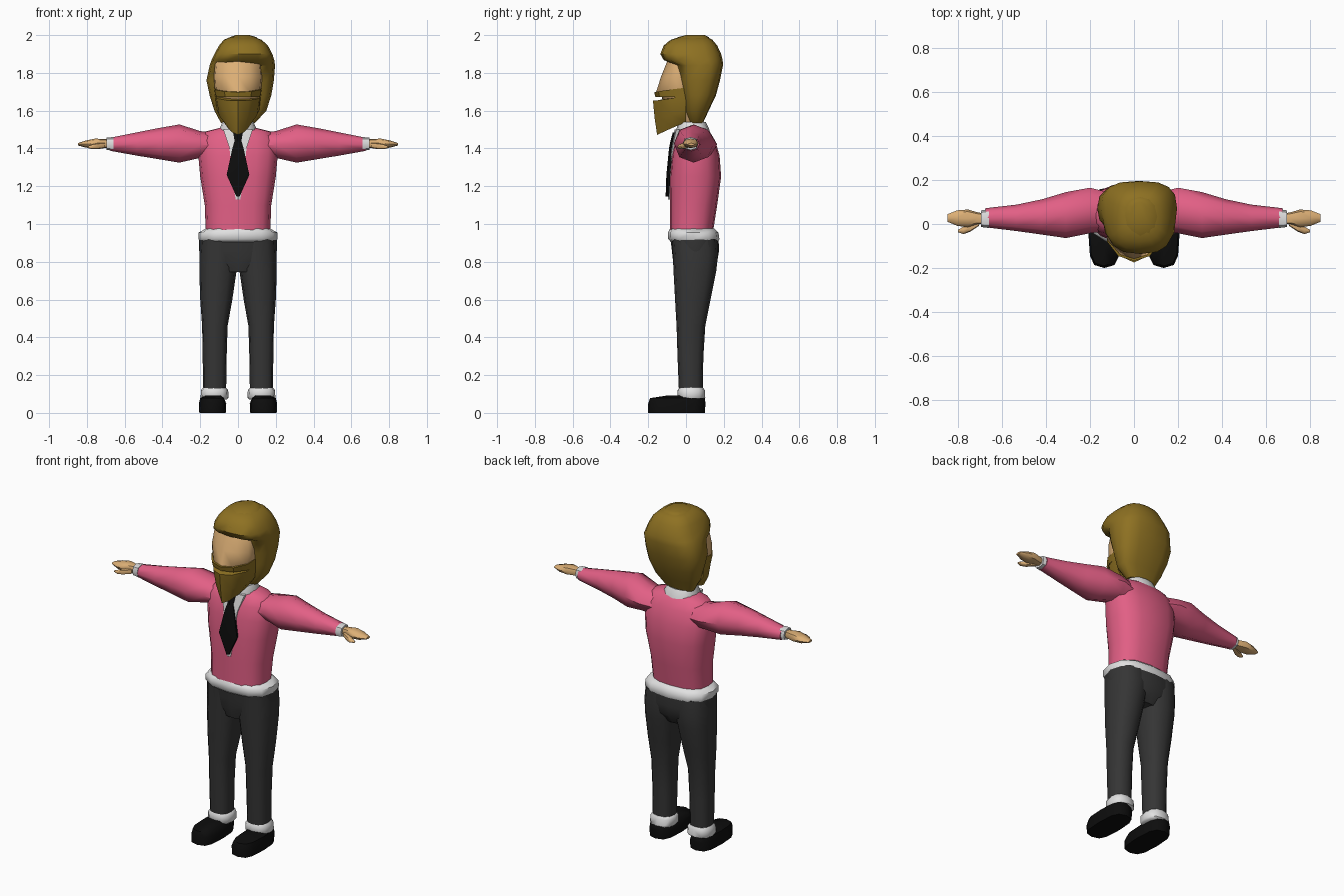
import bpy, bmesh, math

def material(name, r, g, b):
    m = bpy.data.materials.new(name)
    m.diffuse_color = (r, g, b, 1)
    return m

PINK = material("pink sweater", 0.76, 0.115, 0.235)
GOLD = material("golden hair", 0.27, 0.165, 0.016)
GREY = material("dark grey cloth", 0.036, 0.036, 0.036)
BLACK = material("black", 0.004, 0.004, 0.004)
WHITE = material("white cloth", 0.75, 0.75, 0.75)
SKIN = material("skin", 0.72, 0.43, 0.18)

def skin_rings(name, rings, mat, angle=50):
    """Join rings of 3D points into a closed, capped surface."""
    bm = bmesh.new()
    rows = [[bm.verts.new(p) for p in ring] for ring in rings]
    n = len(rows[0])
    for a, b in zip(rows, rows[1:]):
        for i in range(n):
            j = (i + 1) % n
            bm.faces.new((a[i], a[j], b[j], b[i]))
    bm.faces.new(rows[0])
    bm.faces.new(rows[-1])
    bmesh.ops.recalc_face_normals(bm, faces=bm.faces[:])
    me = bpy.data.meshes.new(name)
    bm.to_mesh(me)
    bm.free()
    me.materials.append(mat)
    ob = bpy.data.objects.new(name, me)
    bpy.context.collection.objects.link(ob)
    bpy.ops.object.select_all(action='DESELECT')
    bpy.context.view_layer.objects.active = ob
    ob.select_set(True)
    bpy.ops.object.shade_smooth_by_angle(angle=math.radians(angle))
    return ob

def loft(name, rings, mat, axis='z', n=12, power=0.8, pair=False, angle=50):
    """Rings are (t, a0, a1, b0, b1): bounds of a rounded section at t on the axis."""
    for side in ((1, -1) if pair else (1,)):
        pts = []
        for t, a0, a1, b0, b1 in rings:
            row = []
            for k in range(n):
                c, s = math.cos(2 * math.pi * k / n), math.sin(2 * math.pi * k / n)
                c = math.copysign(abs(c) ** power, c) if abs(c) > 1e-6 else 0
                s = math.copysign(abs(s) ** power, s) if abs(s) > 1e-6 else 0
                a = (a0 + a1) / 2 + c * (a1 - a0) / 2
                b = (b0 + b1) / 2 + s * (b1 - b0) / 2
                x, y, z = (a, b, t) if axis == 'z' else (t, a, b)
                row.append((side * x, y, z))
            pts.append(row)
        label = name if not pair else ("left_" if side > 0 else "right_") + name
        skin_rings(label, pts, mat, angle)

def mirror_loft(name, halves, mat, angle=35):
    """Each half ring runs from the back of one side to the centre front (x = 0)."""
    skin_rings(name, [h + [(-x, y, z) for x, y, z in reversed(h[:-1])] for h in halves], mat, angle)

def plate(name, outline, mat, thick):
    """Symmetric front plate; outline rows are (z, half width, front y)."""
    skin_rings(name, [[(w, y + 0.008, z), (0, y, z), (-w, y + 0.008, z),
                       (-w, y + 0.008 + thick, z), (w, y + 0.008 + thick, z)]
                      for z, w, y in outline], mat, 30)

# Shoes, trouser turn-ups and legs
loft("shoe", [(0, .065, .205, -.2, .1), (.05, .062, .207, -.2, .103),
              (.078, .075, .2, -.19, .1), (.092, .09, .17, -.1, .08)], BLACK, power=.65, pair=True)
loft("turn_up", [(.07, .06, .19, -.035, .09), (.08, .05, .198, -.045, .102),
                 (.12, .052, .196, -.045, .1), (.135, .065, .185, -.035, .09)], WHITE, pair=True)
loft("leg", [(.1, .063, .185, -.037, .088), (.3, .06, .187, -.045, .092),
             (.46, .055, .19, -.05, .102), (.6, .03, .2, -.058, .13),
             (.75, .008, .205, -.066, .16), (.84, -.01, .205, -.07, .17),
             (.92, -.01, .2, -.075, .165)], GREY, power=.8, pair=True)
loft("hips", [(.745, -.11, .11, -.055, .13), (.8, -.19, .19, -.068, .165),
              (.86, -.206, .206, -.075, .175), (.93, -.208, .208, -.083, .172)], GREY, power=.75)

# Shirt hem at the waist
loft("shirt_hem", [(.905, -.2, .2, -.08, .17), (.92, -.21, .21, -.094, .177),
                   (.955, -.208, .208, -.096, .172), (.975, -.172, .172, -.085, .15)], WHITE, power=.75)

# Sweater body and sleeves
loft("sweater", [(.94, -.17, .17, -.086, .14), (1.1, -.176, .176, -.086, .165),
                 (1.25, -.2, .2, -.086, .186), (1.36, -.21, .21, -.076, .178),
                 (1.44, -.205, .205, -.06, .155), (1.49, -.17, .17, -.035, .125),
                 (1.515, -.07, .07, -.01, .1)], PINK, n=16, power=.78)
loft("sleeve", [(.1, -.03, .14, 1.34, 1.48), (.2, -.042, .165, 1.35, 1.492),
                (.31, -.064, .145, 1.325, 1.527), (.42, -.048, .112, 1.343, 1.508),
                (.535, -.032, .088, 1.362, 1.485), (.675, -.015, .072, 1.387, 1.457)],
     PINK, axis='x', n=8, power=.95, pair=True)

# Shirt cuffs, hands and thumbs
loft("shirt_cuff", [(.66, -.018, .068, 1.388, 1.46), (.695, -.014, .062, 1.392, 1.458)],
     WHITE, axis='x', n=8, pair=True)
loft("hand", [(.685, .0, .048, 1.403, 1.448), (.715, -.002, .054, 1.403, 1.45),
              (.755, -.015, .066, 1.402, 1.452), (.805, -.008, .062, 1.404, 1.442),
              (.848, .01, .045, 1.416, 1.428)], SKIN, axis='x', n=8, pair=True)
loft("thumb", [(.705, -.008, .02, 1.402, 1.43), (.745, -.035, .005, 1.396, 1.428),
               (.775, -.046, -.012, 1.397, 1.42), (.8, -.038, -.026, 1.403, 1.41)],
     SKIN, axis='x', n=8, pair=True)

# Neck, collar, shirt front and tie
loft("neck", [(1.46, -.055, .055, -.02, .09), (1.62, -.055, .055, -.02, .09)], SKIN, n=8)
loft("collar", [(1.465, -.1, .1, -.05, .13), (1.505, -.098, .098, -.05, .122),
                (1.54, -.082, .082, -.042, .104), (1.535, -.06, .06, -.025, .092)], WHITE, angle=60)
plate("shirt_front", [(1.13, .012, -.096), (1.2, .025, -.096), (1.3, .035, -.092),
                      (1.4, .045, -.081), (1.5, .078, -.06)], WHITE, .02)
plate("tie", [(1.145, .008, -.108), (1.26, .06, -.104), (1.4, .03, -.09),
              (1.44, .018, -.082), (1.485, .026, -.07)], BLACK, .012)

# Face
def face_ring(z, w, front, side):
    return [(w * .8, .06, z), (w, -.02, z), (w * .94, side, z),
            (w * .5, front + .018, z), (0, front, z)]

mirror_loft("face", [face_ring(1.53, .06, -.06, -.04), face_ring(1.64, .1, -.122, -.068),
                     face_ring(1.675, .112, -.128, -.07), face_ring(1.7, .122, -.158, -.08),
                     face_ring(1.78, .128, -.132, -.075), face_ring(1.86, .12, -.1, -.06),
                     face_ring(1.91, .09, -.08, -.04)], SKIN, 50)

# Moustache and pointed beard
mirror_loft("moustache", [
    [(.12, 0, 1.675), (.116, -.075, 1.672), (.068, -.14, 1.672), (0, -.162, 1.672)],
    [(.126, 0, 1.722), (.122, -.08, 1.712), (.072, -.146, 1.702), (0, -.168, 1.698)]], GOLD)
mirror_loft("beard", [
    [(.07, .0, 1.54), (.055, -.07, 1.51), (.03, -.125, 1.485), (0, -.153, 1.472)],
    [(.112, .0, 1.6), (.1, -.07, 1.575), (.05, -.138, 1.565), (0, -.166, 1.56)],
    [(.122, .0, 1.69), (.114, -.075, 1.665), (.06, -.148, 1.655), (0, -.175, 1.655)]], GOLD)

# Long hair, lopsided to one side, with the fringe overhanging the face
loft("hair", [(1.535, -.09, .09, .02, .09), (1.6, -.125, .15, -.005, .12),
              (1.68, -.15, .176, -.018, .158), (1.76, -.167, .19, -.038, .18),
              (1.84, -.15, .196, -.055, .196), (1.868, -.14, .192, -.118, .194),
              (1.9, -.125, .182, -.136, .186), (1.945, -.1, .158, -.118, .165),
              (1.975, -.075, .125, -.08, .14), (1.99, -.04, .085, -.035, .11)],
     GOLD, n=16, power=.72, angle=45)

# Swept quiff that forms the step of the parting on top
loft("quiff", [(1.89, -.1, .165, -.13, .12), (1.93, -.098, .16, -.125, .13),
               (1.965, -.075, .13, -.095, .13), (1.99, -.04, .095, -.04, .12),
               (2.0, -.01, .06, .0, .1)], GOLD, n=12, power=.85, angle=45)
